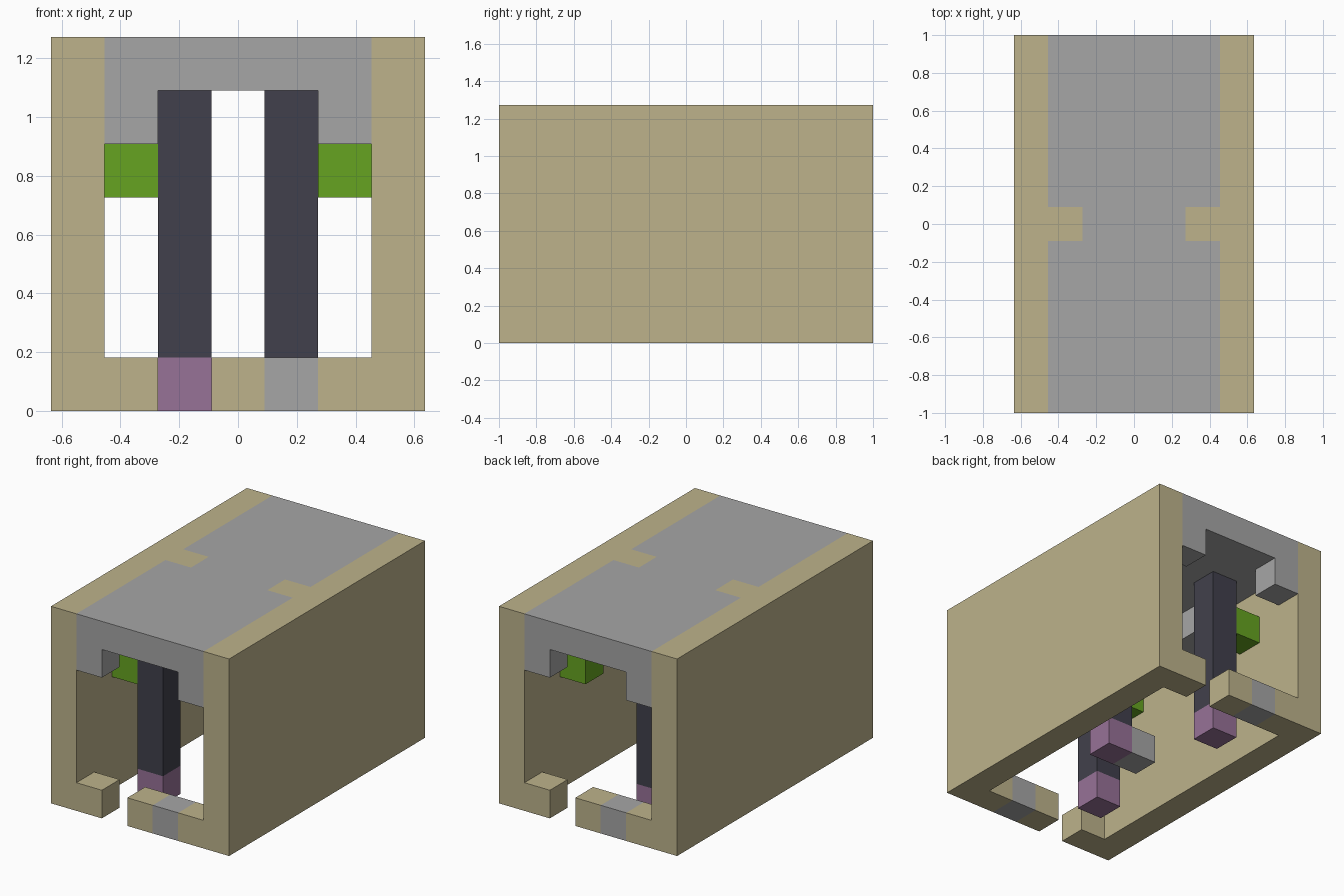
import bpy
import bmesh
from mathutils import Vector

cube = bpy.data.objects.get("Cube")
if cube:
    bpy.data.objects.remove(cube, do_unlink=True)

UNIT = 2 / 11                     # edge of one block
WIDTH, LENGTH, HEIGHT = 7, 11, 7  # overall size in blocks
ORIGIN = Vector((-WIDTH / 2, -LENGTH / 2, 0))


def make_material(name, rgb):
    mat = bpy.data.materials.new(name)
    mat.use_nodes = True
    color = (*rgb, 1)
    mat.diffuse_color = color
    mat.node_tree.nodes["Principled BSDF"].inputs["Base Color"].default_value = color
    return mat


tan = make_material("tan", (0.51, 0.45, 0.26))
grey = make_material("grey", (0.38, 0.38, 0.38))
green = make_material("green", (0.133, 0.367, 0.015))
dark = make_material("dark slate", (0.053, 0.051, 0.072))
purple = make_material("purple", (0.31, 0.168, 0.31))

parts = {}      # part name -> (material, set of cells)
filled = set()


def block(name, mat, x, y, z, size=(1, 1, 1)):
    """Add a run of blocks to a part; cells already taken are skipped."""
    cells = parts.setdefault(name, (mat, set()))[1]
    for i in range(x, x + size[0]):
        for j in range(y, y + size[1]):
            for k in range(z, z + size[2]):
                if (i, j, k) not in filled:
                    filled.add((i, j, k))
                    cells.add((i, j, k))


# Side walls
block("right_wall", tan, 0, 0, 0, (1, LENGTH, HEIGHT))
block("left_wall", tan, 6, 0, 0, (1, LENGTH, HEIGHT))

# Roof with a wall tab let into each long edge
for x in (1, 5):
    block("roof_tabs", tan, x, 5, 6)
block("roof", grey, 1, 0, 6, (5, LENGTH, 1))

# Corner brackets under the roof ends, and inner brackets at mid length
for x in (1, 5):
    for y in (0, 10):
        block("roof_brackets", grey, x, y, 5)
    block("inner_brackets", grey, x, 4, 5, (1, 3, 1))

# End sills: the back one is the front one turned half round
for end, y in (("front", 0), ("back", 10)):
    for x in (1, 3, 5):
        block(end + "_sill", tan, x, y, 0)
    block(end + "_sill_inset", grey, 4 if y == 0 else 2, y, 0)

# Pillars on coloured feet
for name, x, y in (("front", 2, 2), ("middle", 4, 5), ("back", 2, 8)):
    block(name + "_pillar_foot", purple, x, y, 0)
    block(name + "_pillar", dark, x, y, 1, (1, 1, 5))
block("middle_foot_step", grey, 3, 5, 0)

# Lamps on the inner walls
for x in (1, 5):
    for y in (2, 8):
        block("wall_lamps", green, x, y, 4)


def build_part(name, mat, cells):
    """Mesh the exposed sides of a part and merge flat areas."""
    bm = bmesh.new()
    for cell in cells:
        center = Vector(cell) + ORIGIN + Vector((0.5, 0.5, 0.5))
        for axis in range(3):
            for sign in (-1, 1):
                normal = Vector((0, 0, 0))
                normal[axis] = sign
                neighbour = tuple(int(c + n) for c, n in zip(cell, normal))
                if neighbour in filled:
                    continue
                u = Vector((0, 0, 0))
                u[(axis + 1) % 3] = 1
                v = normal.cross(u)
                corners = [center + (normal + a * u + b * v) / 2
                           for a, b in ((-1, -1), (1, -1), (1, 1), (-1, 1))]
                bm.faces.new([bm.verts.new(c * UNIT) for c in corners])
    bmesh.ops.remove_doubles(bm, verts=bm.verts, dist=0.001)
    bmesh.ops.dissolve_limit(bm, angle_limit=0.01, verts=bm.verts, edges=bm.edges)
    mesh = bpy.data.meshes.new(name)
    bm.to_mesh(mesh)
    bm.free()
    mesh.materials.append(mat)
    bpy.context.collection.objects.link(bpy.data.objects.new(name, mesh))


for part, (mat, cells) in parts.items():
    build_part(part, mat, cells)
